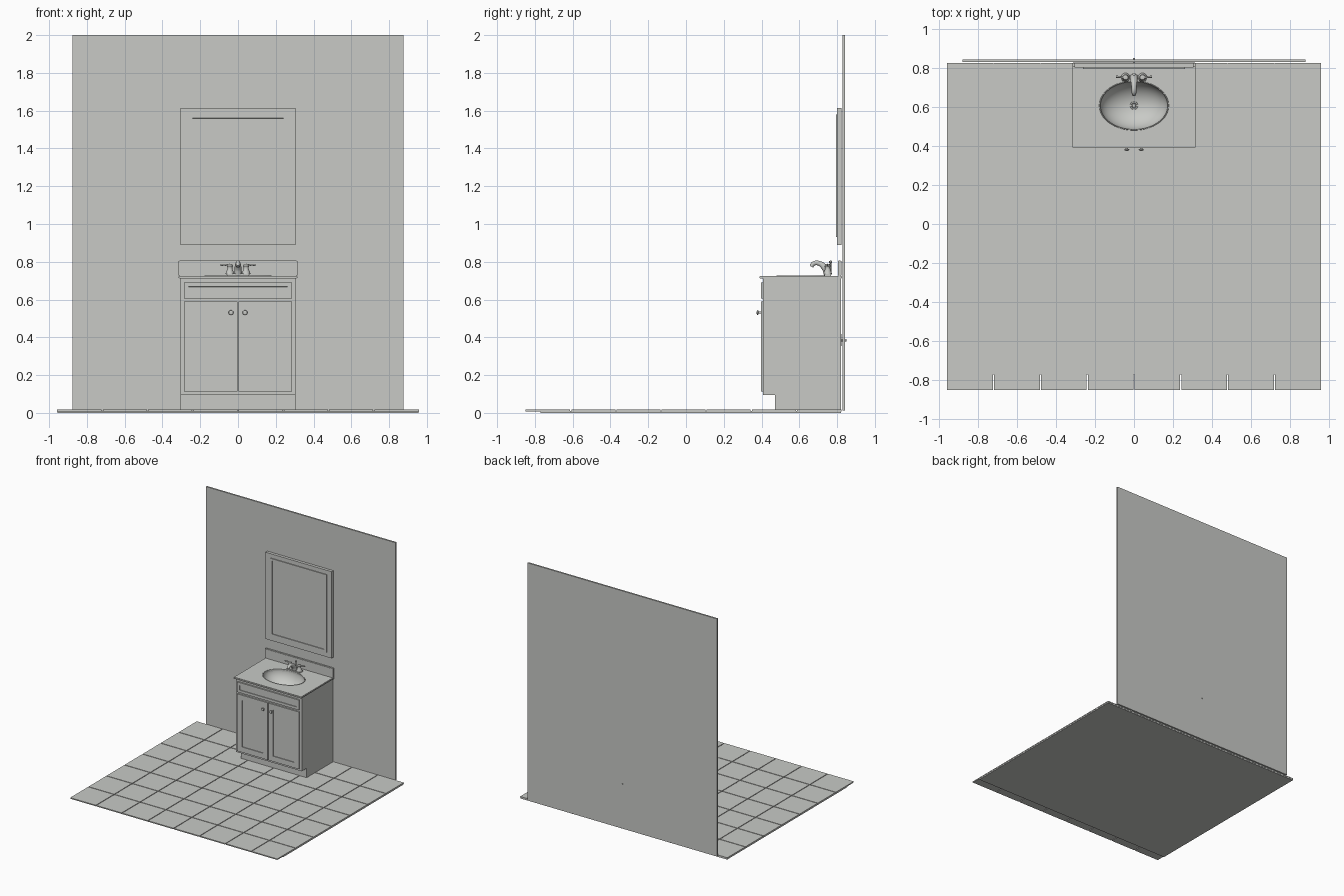
import bpy, bmesh, math
from mathutils import Vector

if "Cube" in bpy.data.objects:
    bpy.data.objects.remove(bpy.data.objects["Cube"])

grey = bpy.data.materials.new("plain_grey")
grey.diffuse_color = (0.58, 0.59, 0.565, 1)
grey.use_nodes = True
grey.node_tree.nodes["Principled BSDF"].inputs["Base Color"].default_value = grey.diffuse_color


def finish(name, bm, smooth=False):
    bmesh.ops.recalc_face_normals(bm, faces=bm.faces)
    me = bpy.data.meshes.new(name)
    bm.to_mesh(me)
    bm.free()
    ob = bpy.data.objects.new(name, me)
    bpy.context.collection.objects.link(ob)
    me.materials.append(grey)
    if smooth:
        bpy.ops.object.select_all(action='DESELECT')
        ob.select_set(True)
        bpy.context.view_layer.objects.active = ob
        bpy.ops.object.shade_smooth_by_angle(angle=math.radians(40))
    return ob


def add_box(bm, x0, x1, y0, y1, z0, z1):
    vs = bmesh.ops.create_cube(bm, size=1)["verts"]
    for v in vs:
        v.co = Vector(((x0 + x1) / 2 + v.co.x * (x1 - x0),
                       (y0 + y1) / 2 + v.co.y * (y1 - y0),
                       (z0 + z1) / 2 + v.co.z * (z1 - z0)))


def box(name, *size, bevel=0):
    bm = bmesh.new()
    add_box(bm, *size)
    if bevel:
        bmesh.ops.bevel(bm, geom=bm.edges[:], offset=bevel, segments=2, affect='EDGES')
    return finish(name, bm)


def framed_panel(name, size, steps):
    """Box whose front face is inset repeatedly; steps are (inset, push back)."""
    bm = bmesh.new()
    add_box(bm, *size)
    front = min(bm.faces, key=lambda f: f.calc_center_median().y)
    for width, depth in steps:
        bm.normal_update()
        bmesh.ops.inset_region(bm, faces=[front], thickness=width, use_even_offset=True)
        if depth:
            r = bmesh.ops.inset_region(bm, faces=[front], thickness=0.0005)
            for v in front.verts:
                v.co.y += depth
    return finish(name, bm)


def lathe(name, profile, centre, axis='Z', scale=(1, 1), n=24):
    """Rings of (radius, height) turned about an axis; zero radius closes an end."""
    bm = bmesh.new()
    rings = []
    for r, h in profile:
        ring = []
        for i in range(1 if r == 0 else n):
            a = 2 * math.pi * i / n
            p = Vector((r * scale[0] * math.cos(a), r * scale[1] * math.sin(a), h))
            if axis == 'Y':
                p = Vector((p.x, p.z, p.y))
            ring.append(bm.verts.new(p + Vector(centre)))
        rings.append(ring)
    for a, b in zip(rings, rings[1:]):
        for i in range(n):
            j = (i + 1) % n
            quad = [a[i % len(a)], a[j % len(a)], b[j % len(b)], b[i % len(b)]]
            bm.faces.new(list(dict.fromkeys(quad)))
    return finish(name, bm, smooth=True)


def tube(name, points, radii):
    cu = bpy.data.curves.new(name, 'CURVE')
    cu.dimensions = '3D'
    cu.bevel_depth = 1
    cu.bevel_resolution = 3
    cu.resolution_u = 6
    cu.use_fill_caps = True
    sp = cu.splines.new('BEZIER')
    sp.bezier_points.add(len(points) - 1)
    for bp, p, r in zip(sp.bezier_points, points, radii):
        bp.co, bp.radius = p, r
        bp.handle_left_type = bp.handle_right_type = 'AUTO'
    ob = bpy.data.objects.new(name, cu)
    bpy.context.collection.objects.link(ob)
    cu.materials.append(grey)
    return ob


# Floor: tile grid over a shorter grout bed
bm = bmesh.new()
gap, step_x, step_y = 0.003, 1.916 / 8, 1.672 / 7
for i in range(8):
    for j in range(7):
        x, y = -0.958 + i * step_x, -0.849 + j * step_y
        add_box(bm, x + gap * (i > 0), x + step_x - gap * (i < 7),
                y + gap * (j > 0), y + step_y - gap * (j < 6), 0.008, 0.017)
finish("floor_tiles", bm)
box("grout_bed", -0.956, 0.956, -0.77, 0.821, 0, 0.011)

# Wall
box("wall", -0.877, 0.877, 0.828, 0.842, 0.012, 2.0)

# Mirror with stepped frame
framed_panel("mirror_back", (-0.305, 0.305, 0.80, 0.824, 0.89, 1.615), [(0.043, 0.008)])
framed_panel("mirror_frame", (-0.262, 0.262, 0.793, 0.812, 0.93, 1.58), [(0.02, 0.006)])

# Cabinet body with toe recess, open under the countertop
side = [(0.408, 0.095), (0.408, 0.712), (0.82, 0.712), (0.82, 0.015), (0.472, 0.015), (0.472, 0.095)]
bm = bmesh.new()
face = bm.faces.new([bm.verts.new((-0.305, y, z)) for y, z in side])
ext = bmesh.ops.extrude_face_region(bm, geom=[face])["geom"]
for v in ext:
    if isinstance(v, bmesh.types.BMVert):
        v.co.x = 0.305
bmesh.ops.recalc_face_normals(bm, faces=bm.faces)
top = [f for f in bm.faces if f.normal.z > 0.9 and f.calc_center_median().z > 0.7]
bmesh.ops.delete(bm, geom=top, context='FACES_ONLY')
finish("cabinet_body", bm)

# Drawer front, doors and knobs
framed_panel("drawer_front", (-0.285, 0.285, 0.396, 0.408, 0.605, 0.69), [(0.022, 0.005)])
for s, label in ((-1, "left"), (1, "right")):
    xs = sorted((s * 0.003, s * 0.285))
    framed_panel(label + "_door", (*xs, 0.396, 0.408, 0.112, 0.59), [(0.045, 0.006)])
    lathe(label + "_knob", [(0.006, 0.025), (0.006, 0.012), (0.013, 0.008), (0.012, 0.003), (0, 0)],
          (s * 0.037, 0.373, 0.531), axis='Y', n=16)

# Countertop with oval opening
counter = box("countertop", -0.314, 0.314, 0.389, 0.826, 0.711, 0.725, bevel=0.003)
cutter = lathe("basin_cutter", [(0, -0.1), (1, -0.1), (1, 0.1), (0, 0.1)],
               (0, 0.606, 0.72), scale=(0.172, 0.122), n=64)
cutter.hide_render = True
cutter.hide_viewport = True
cut = counter.modifiers.new("opening", 'BOOLEAN')
cut.operation, cut.object, cut.solver = 'DIFFERENCE', cutter, 'EXACT'

# Backsplash
box("backsplash", -0.314, 0.314, 0.805, 0.822, 0.724, 0.806, bevel=0.003)

# Basin and drain
bowl = [(1.025, 0.0), (1.015, 0.003), (1.0, 0.002)]
bowl += [(math.cos(t), -0.12 * math.sin(t)) for t in (math.pi / 2 * k / 12 for k in range(1, 12))]
lathe("basin", bowl + [(0, -0.12)], (0, 0.606, 0.725), scale=(0.174, 0.124), n=64)
lathe("drain", [(0.021, 0), (0.02, 0.005), (0.014, 0.005), (0.012, 0.002), (0.011, 0.002),
                (0.009, 0.007), (0, 0.008)], (0, 0.606, 0.605))

# Faucet base, spout and lift rod
box("faucet_base", -0.064, 0.064, 0.728, 0.772, 0.724, 0.737, bevel=0.005)
tube("faucet_spout", [(0, 0.75, 0.735), (0, 0.735, 0.768), (0, 0.70, 0.793), (0, 0.672, 0.788),
                      (0, 0.664, 0.774)], [0.021, 0.018, 0.013, 0.012, 0.011])
lathe("lift_rod", [(0.003, 0), (0.003, 0.055), (0.008, 0.06), (0.008, 0.068), (0, 0.072)],
      (0, 0.766, 0.735), n=12)

# Faucet handles
for s, label in ((-1, "left"), (1, "right")):
    lathe(label + "_handle_body", [(0.023, 0), (0.021, 0.008), (0.014, 0.025), (0.013, 0.035),
                                   (0.016, 0.042), (0.012, 0.052), (0, 0.055)],
          (s * 0.043, 0.75, 0.735), n=16)
    tube(label + "_handle_lever", [(s * 0.043, 0.75, 0.778), (s * 0.07, 0.752, 0.784),
                                   (s * 0.092, 0.754, 0.783)], [0.007, 0.005, 0.006])

# Supply stub through the wall behind the cabinet
lathe("supply_stub", [(0, 0), (0.006, 0), (0.006, 0.029), (0, 0.029)], (0, 0.82, 0.385), axis='Y', n=12)
lathe("supply_flange", [(0, 0), (0.032, 0), (0.032, 0.005), (0, 0.005)], (0, 0.822, 0.385), axis='Y', n=16)
